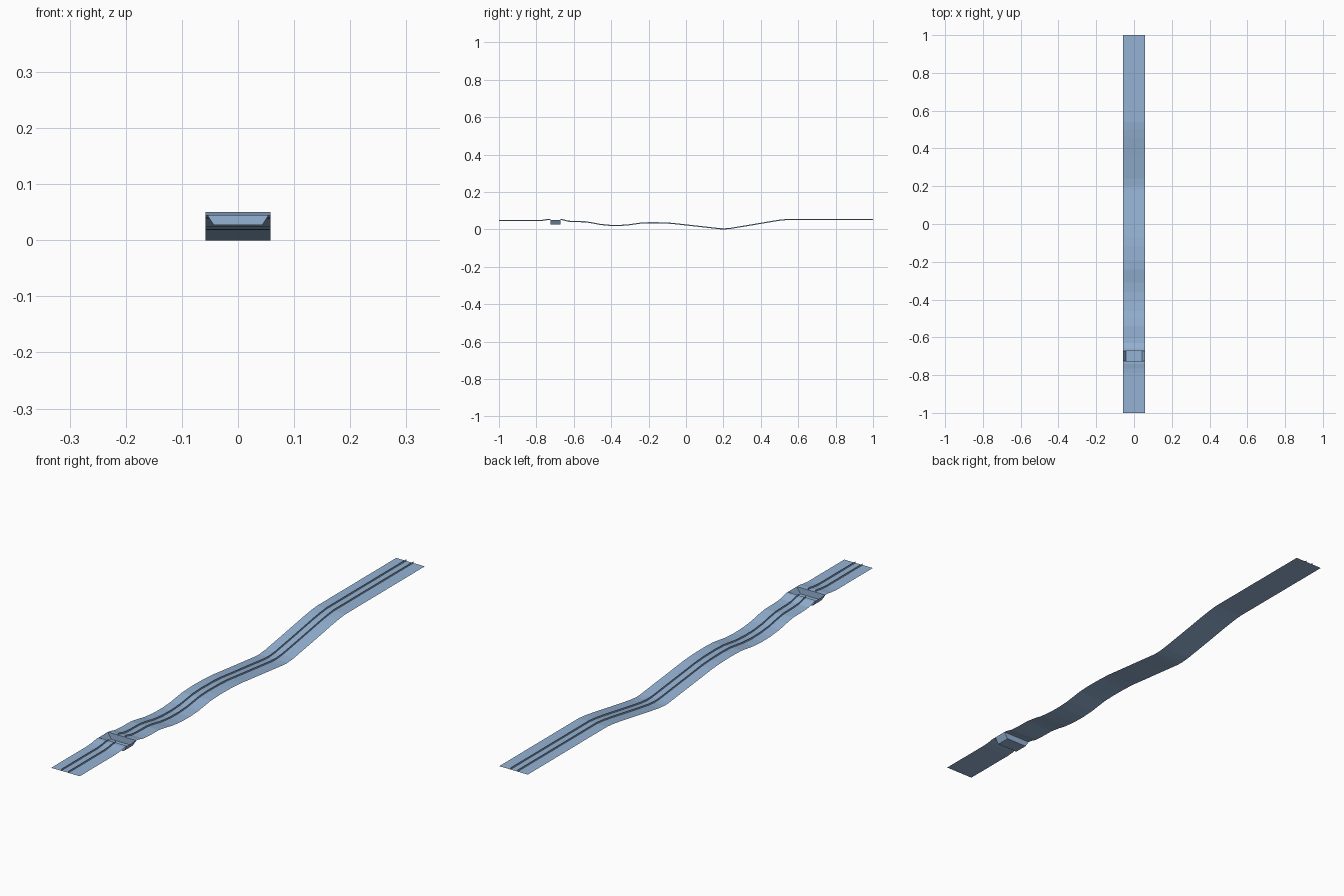
import bpy, bmesh

if "Cube" in bpy.data.objects:
    bpy.data.objects.remove(bpy.data.objects["Cube"])

HALF_W = 0.058
blue = bpy.data.materials.new("steel_blue")
blue.diffuse_color = (0.30, 0.45, 0.66, 1)
blue.use_nodes = True
blue.node_tree.nodes["Principled BSDF"].inputs["Base Color"].default_value = blue.diffuse_color

# centre-line profile (y, z) on both sides of the ditch
FRONT = [(-1, .044), (-.79, .044), (-.765, .046), (-.74, .05), (-.725, .05)]
BACK = [(-.672, .05), (-.66, .049), (-.63, .041), (-.60, .039), (-.54, .038), (-.50, .032),
        (-.46, .024), (-.41, .019), (-.36, .018), (-.31, .021), (-.24, .031), (-.19, .033),
        (-.12, .032), (-.07, .029), (0, .021), (.10, .010), (.18, .001), (.205, 0),
        (.24, .003), (.35, .021), (.46, .040), (.50, .046), (.54, .05), (1, .05)]


def add_object(name, bm):
    mesh = bpy.data.meshes.new(name)
    bm.to_mesh(mesh)
    bm.free()
    mesh.materials.append(blue)
    obj = bpy.data.objects.new(name, mesh)
    bpy.context.collection.objects.link(obj)
    return obj


def sweep(name, profile, left, right):
    """Ribbon between two (x, dz) rails following the profile."""
    bm = bmesh.new()
    prev = None
    for y, z in profile:
        pair = [bm.verts.new((x, y, z + dz)) for x, dz in (left, right)]
        if prev:
            bm.faces.new((prev[0], prev[1], pair[1], pair[0]))
        prev = pair
    return add_object(name, bm)


# track surface and the two thin upright guide rails
for label, profile in (("front", FRONT), ("back", BACK)):
    sweep(label + "_track", profile, (-HALF_W, 0), (HALF_W, 0))
    for side, x in (("left", -.017), ("right", .012)):
        sweep(f"{label}_{side}_guide_rail", profile, (x, 0), (x, .006))

# open ditch with sloping ends, set in the gap
bm = bmesh.new()
y0, y1 = FRONT[-1][0], BACK[0][0]
section = [(-HALF_W, .05), (-.043, .027), (.043, .027), (HALF_W, .05)]
a = [bm.verts.new((x, y0, z)) for x, z in section]
b = [bm.verts.new((x, y1, z)) for x, z in section]
for i in range(3):
    bm.faces.new((a[i], a[i + 1], b[i + 1], b[i]))
bm.faces.new(a[::-1])
bm.faces.new(b)
add_object("ditch", bm)
